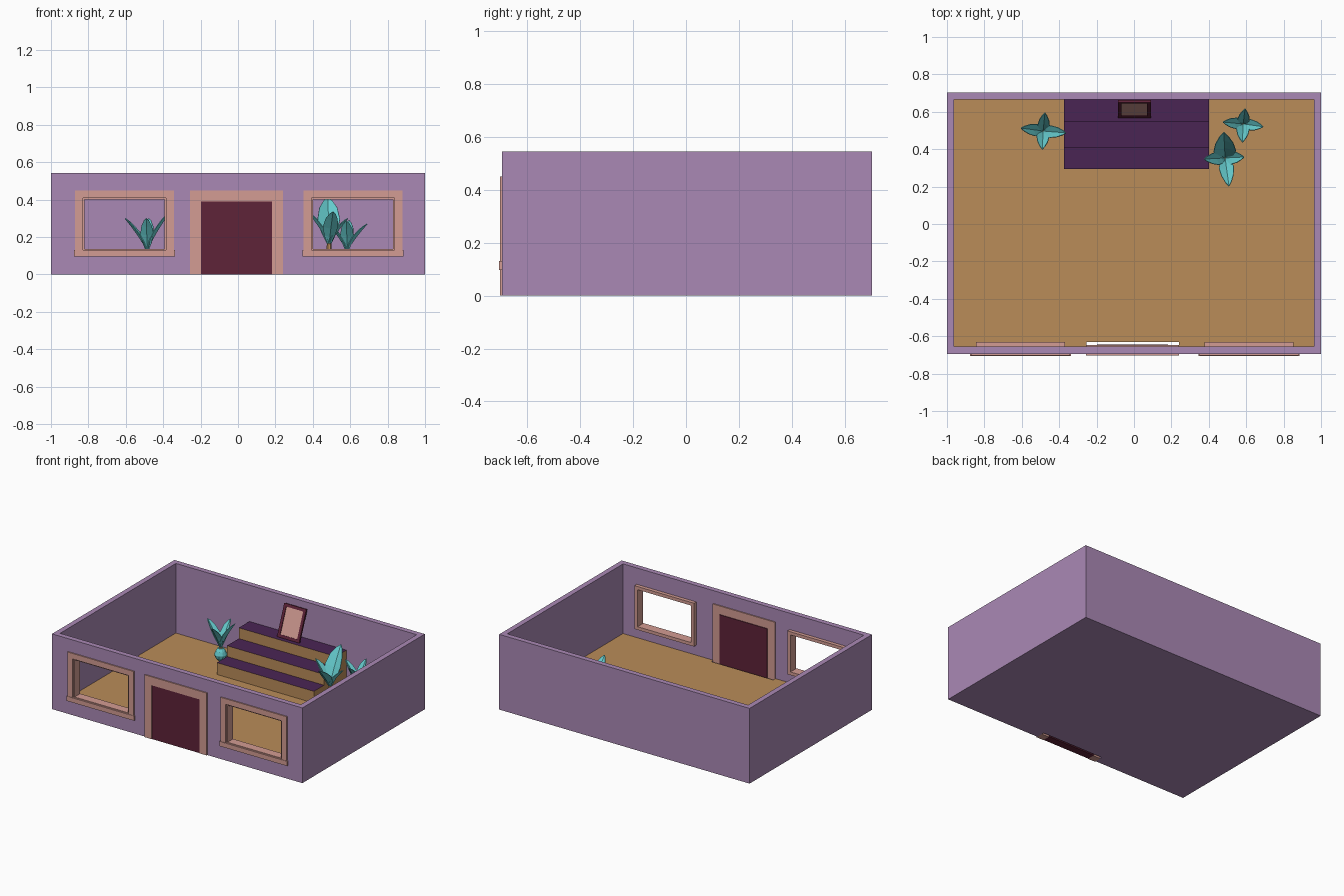
import bpy, bmesh, math
from mathutils import Vector

if "Cube" in bpy.data.objects:
    bpy.data.objects.remove(bpy.data.objects["Cube"])


def material(name, r, g, b):
    def lin(c):
        c /= 255
        return c / 12.92 if c <= 0.04045 else ((c + 0.055) / 1.055) ** 2.4
    m = bpy.data.materials.new(name)
    m.diffuse_color = (lin(r), lin(g), lin(b), 1)
    m.use_nodes = True
    m.node_tree.nodes["Principled BSDF"].inputs["Base Color"].default_value = m.diffuse_color
    return m


LILAC = material("lilac_wall", 170, 137, 181)
OAK = material("oak_floor", 186, 140, 89)
PINK = material("dusty_pink", 211, 156, 147)
MAROON = material("maroon", 94, 35, 56)
PLUM = material("plum", 74, 37, 84)
TEAL = material("teal_leaf", 102, 205, 207)


def finish(name, bm, *mats):
    bmesh.ops.recalc_face_normals(bm, faces=bm.faces)
    me = bpy.data.meshes.new(name)
    bm.to_mesh(me)
    bm.free()
    for m in mats:
        me.materials.append(m)
    ob = bpy.data.objects.new(name, me)
    bpy.context.collection.objects.link(ob)
    return ob


def add_box(bm, lo, hi):
    vs = bmesh.ops.create_cube(bm, size=1)["verts"]
    for v in vs:
        v.co = Vector([lo[i] + (v.co[i] + 0.5) * (hi[i] - lo[i]) for i in range(3)])


def box(name, lo, hi, mat):
    bm = bmesh.new()
    add_box(bm, lo, hi)
    return finish(name, bm, mat)


def ring(name, outer, inner, y0, y1, mat):
    """Rectangular frame in the xz plane; rectangles are x0, x1, z0, z1."""
    bm = bmesh.new()
    def corners(r, y):
        return [bm.verts.new((x, y, z)) for x, z in
                ((r[0], r[2]), (r[1], r[2]), (r[1], r[3]), (r[0], r[3]))]
    loops = [corners(outer, y0), corners(inner, y0), corners(inner, y1), corners(outer, y1)]
    for k in range(4):
        a, b = loops[k], loops[(k + 1) % 4]
        for i in range(4):
            j = (i + 1) % 4
            bm.faces.new((a[i], a[j], b[j], b[i]))
    return finish(name, bm, mat)


# Room shell: a solid block with the top inset and pushed down to floor level
bm = bmesh.new()
add_box(bm, (-1, -0.694, 0), (1, 0.703, 0.543))
bm.normal_update()
top = max(bm.faces, key=lambda f: f.calc_center_median().z)
bmesh.ops.inset_region(bm, faces=[top], thickness=0.038, use_even_offset=True)
pit = bmesh.ops.extrude_face_region(bm, geom=[top])
bmesh.ops.delete(bm, geom=[top], context="FACES")
for g in pit["geom"]:
    if isinstance(g, bmesh.types.BMVert):
        g.co.z = 0.04
    elif isinstance(g, bmesh.types.BMFace):
        g.material_index = 1
room = finish("room_shell", bm, LILAC, OAK)

# Openings: two windows and the doorway, which also notches the floor
cutters = [box("cutter", (s - 0.223, -0.8, 0.12), (s + 0.223, -0.6, 0.41), LILAC)
           for s in (-0.607, 0.615)]
cutters.append(box("cutter", (-0.255, -0.8, -0.1), (0.24, -0.631, 0.448), LILAC))
for c in cutters:
    c.hide_render = True
    mod = room.modifiers.new("opening", "BOOLEAN")
    mod.operation, mod.solver, mod.object = "DIFFERENCE", "EXACT", c
cut = bpy.data.meshes.new_from_object(room.evaluated_get(bpy.context.evaluated_depsgraph_get()))
room.modifiers.clear()
room.data = cut
for c in cutters:
    bpy.data.objects.remove(c)

# Windows: outer trim, inner frame and sill
for side, s in (("left", -0.607), ("right", 0.615)):
    ring(side + "_window_trim", (s - 0.265, s + 0.265, 0.11, 0.45),
         (s - 0.223, s + 0.223, 0.13, 0.41), -0.702, -0.69, PINK)
    ring(side + "_window_frame", (s - 0.238, s + 0.238, 0.112, 0.425),
         (s - 0.213, s + 0.213, 0.135, 0.402), -0.693, -0.63, PINK)
    box(side + "_window_sill", (s - 0.271, -0.705, 0.097), (s + 0.271, -0.69, 0.131), PINK)

# Door and its surround
box("door_left_jamb", (-0.257, -0.702, 0), (-0.198, -0.648, 0.45), PINK)
box("door_right_jamb", (0.182, -0.702, 0), (0.241, -0.648, 0.45), PINK)
box("door_lintel", (-0.198, -0.702, 0.389), (0.182, -0.648, 0.45), PINK)
box("door", (-0.198, -0.699, 0), (0.182, -0.643, 0.389), MAROON)

# Stepped display stand: oak risers with plum treads
for i, y in enumerate((0.294, 0.41, 0.545)):
    z = 0.125 + 0.078 * i
    bm = bmesh.new()
    add_box(bm, (-0.375, y, 0.04), (0.40, 0.666, z))
    bm.normal_update()
    for f in bm.faces:
        f.material_index = int(f.normal.z > 0.5)
    finish("stand_step_%d" % (i + 1), bm, OAK, PLUM)

# Picture leaning against the back wall on the top step
lean = -math.atan2(0.085, 0.215)
frame = ring("picture_frame", (-0.088, 0.088, 0, 0.228), (-0.068, 0.068, 0.02, 0.208),
             0, 0.014, MAROON)
panel = box("picture_panel", (-0.068, 0.005, 0.02), (0.068, 0.012, 0.208), PINK)
for ob in (frame, panel):
    ob.location = (0.002, 0.567, 0.286)
    ob.rotation_euler.x = lean


# Potted plants
def leaf(name, base, tip, width):
    """Folded leaf curving out from base to tip."""
    base, tip = Vector(base), Vector(tip)
    d = tip - base
    flat = Vector((d.x, d.y, 0))
    side = flat.cross(Vector((0, 0, 1))).normalized()
    up = side.cross(d).normalized()
    bm = bmesh.new()
    rows = []
    for t, w in ((0, 0.12), (0.25, 0.7), (0.5, 1), (0.75, 0.8), (0.92, 0.4), (1, 0.03)):
        mid = base + flat * t ** 1.25 + Vector((0, 0, d.z * t))
        h = width * w / 2
        rows.append([bm.verts.new(p) for p in
                     (mid - side * h + up * h * 0.45, mid, mid + side * h + up * h * 0.45)])
    for a, b in zip(rows, rows[1:]):
        for k in range(2):
            bm.faces.new((a[k], a[k + 1], b[k + 1], b[k]))
    ob = finish(name, bm, TEAL)
    mod = ob.modifiers.new("thickness", "SOLIDIFY")
    mod.thickness, mod.offset = 0.004, 0


def lathe(name, x, y, profile, mat, n=10):
    bm = bmesh.new()
    rings = [[bm.verts.new((x + r * math.cos(2 * math.pi * i / n),
                            y + r * math.sin(2 * math.pi * i / n), z)) for i in range(n)]
             for r, z in profile]
    for a, b in zip(rings, rings[1:]):
        for i in range(n):
            j = (i + 1) % n
            bm.faces.new((a[i], a[j], b[j], b[i]))
    bm.faces.new(rings[0])
    bm.faces.new(rings[-1])
    finish(name, bm, mat)


POT = ((0.022, 0.04), (0.038, 0.06), (0.043, 0.08), (0.034, 0.105), (0.02, 0.125))
# each: centre x, y, leaf base height, then (tip x, y, z, width) per leaf
plants = {
    "left_plant": (-0.486, 0.497, 0.12, ((-0.604, 0.513, 0.30, 0.065), (-0.364, 0.487, 0.335, 0.065),
                   (-0.476, 0.594, 0.30, 0.065), (-0.49, 0.40, 0.30, 0.068))),
    "rear_plant": (0.583, 0.535, 0.12, ((0.476, 0.545, 0.28, 0.06), (0.69, 0.52, 0.27, 0.06),
                   (0.594, 0.615, 0.29, 0.065), (0.58, 0.438, 0.285, 0.07))),
    "tall_plant": (0.487, 0.353, 0.155, ((0.375, 0.347, 0.335, 0.07), (0.588, 0.358, 0.30, 0.07),
                   (0.48, 0.49, 0.41, 0.12), (0.508, 0.203, 0.335, 0.08))),
}
for name, (x, y, z, tips) in plants.items():
    lathe(name + "_pot", x, y, POT, TEAL)
    lathe(name + "_stem", x, y, ((0.014, 0.12), (0.012, z + 0.012)), OAK, 6)
    for i, (tx, ty, tz, w) in enumerate(tips):
        leaf("%s_leaf_%d" % (name, i + 1), (x, y, z), (tx, ty, tz), w)
